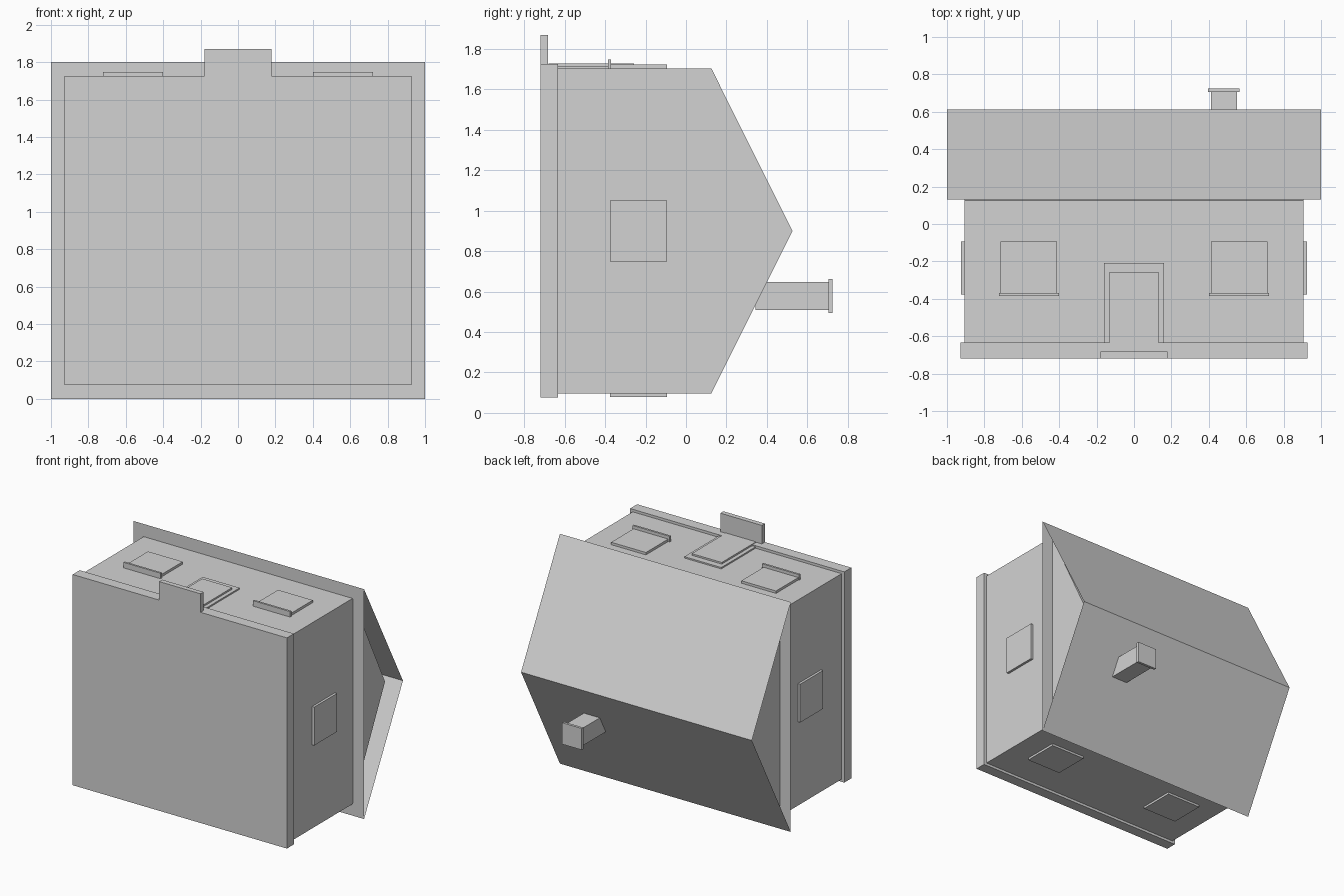
import bpy
import bmesh

if "Cube" in bpy.data.objects:
    bpy.data.objects.remove(bpy.data.objects["Cube"], do_unlink=True)

# One plain material for the whole house
grey = bpy.data.materials.new("light_grey")
grey.use_nodes = True
COLOUR = (0.65, 0.65, 0.65, 1)
grey.diffuse_color = COLOUR
grey.node_tree.nodes["Principled BSDF"].inputs["Base Color"].default_value = COLOUR


def finish(name, bm):
    mesh = bpy.data.meshes.new(name)
    bmesh.ops.recalc_face_normals(bm, faces=bm.faces[:])
    bm.to_mesh(mesh)
    bm.free()
    mesh.materials.append(grey)
    obj = bpy.data.objects.new(name, mesh)
    bpy.context.collection.objects.link(obj)
    return obj


def box(name, xs, ys, zs):
    """Box between pairs of limits on each axis."""
    bm = bmesh.new()
    bmesh.ops.create_cube(bm, size=1)
    for v in bm.verts:
        v.co = [lim[0] if c < 0 else lim[1] for c, lim in zip(v.co, (xs, ys, zs))]
    return finish(name, bm)


def prism(name, profile, half_width, capped):
    """Sweep a closed (y, z) profile along x, with or without end faces."""
    bm = bmesh.new()
    left, right = ([bm.verts.new((x, y, z)) for y, z in profile]
                   for x in (half_width, -half_width))
    n = len(profile)
    for i in range(n):
        j = (i + 1) % n
        bm.faces.new((left[i], left[j], right[j], right[i]))
    if capped:
        bm.faces.new(left)
        bm.faces.new(right)
    return finish(name, bm)


BACK, FRONT, MID = 0.095, 1.705, 0.9
BASE = -0.72
WALL = 0.905

# The house lies on its back: its height runs along y, its door faces up
prism("walls", [(BASE + 0.01, BACK), (0.125, BACK), (0.527, MID),
                (0.125, FRONT), (BASE + 0.01, FRONT)], WALL, True)
box("foundation", (-0.928, 0.928), (BASE, -0.633), (0.075, 1.725))

# Thin open-ended roof with a flat soffit
prism("roof", [(0.132, 0), (0.613, MID), (0.132, 1.8)], 1, False)

# Chimney on the rear slope
box("chimney", (0.412, 0.55), (0.345, 0.705), (0.51, 0.648))
box("chimney_cap", (0.396, 0.565), (0.705, 0.725), (0.495, 0.663))

# Door and step
box("door_frame", (-0.16, 0.16), (-0.68, -0.208), (FRONT - 0.02, 1.716))
box("door", (-0.13, 0.13), (-0.68, -0.257), (FRONT - 0.02, 1.729))
box("door_step", (-0.18, 0.18), (BASE, -0.682), (1.715, 1.87))

# Windows, mirrored left and right
HEIGHT = (-0.376, -0.094)
for side, s in (("left", 1), ("right", -1)):
    across = sorted((s * 0.413, s * 0.714))
    box(f"front_window_{side}", across, HEIGHT, (FRONT - 0.02, 1.724))
    box(f"back_window_{side}", across, HEIGHT, (0.078, BACK + 0.02))
    box(f"window_sill_{side}", sorted((s * 0.4, s * 0.722)),
        (-0.386, -0.37), (FRONT - 0.02, 1.748))
    box(f"side_window_{side}", sorted((s * (WALL - 0.02), s * 0.924)),
        HEIGHT, (0.75, 1.05))
